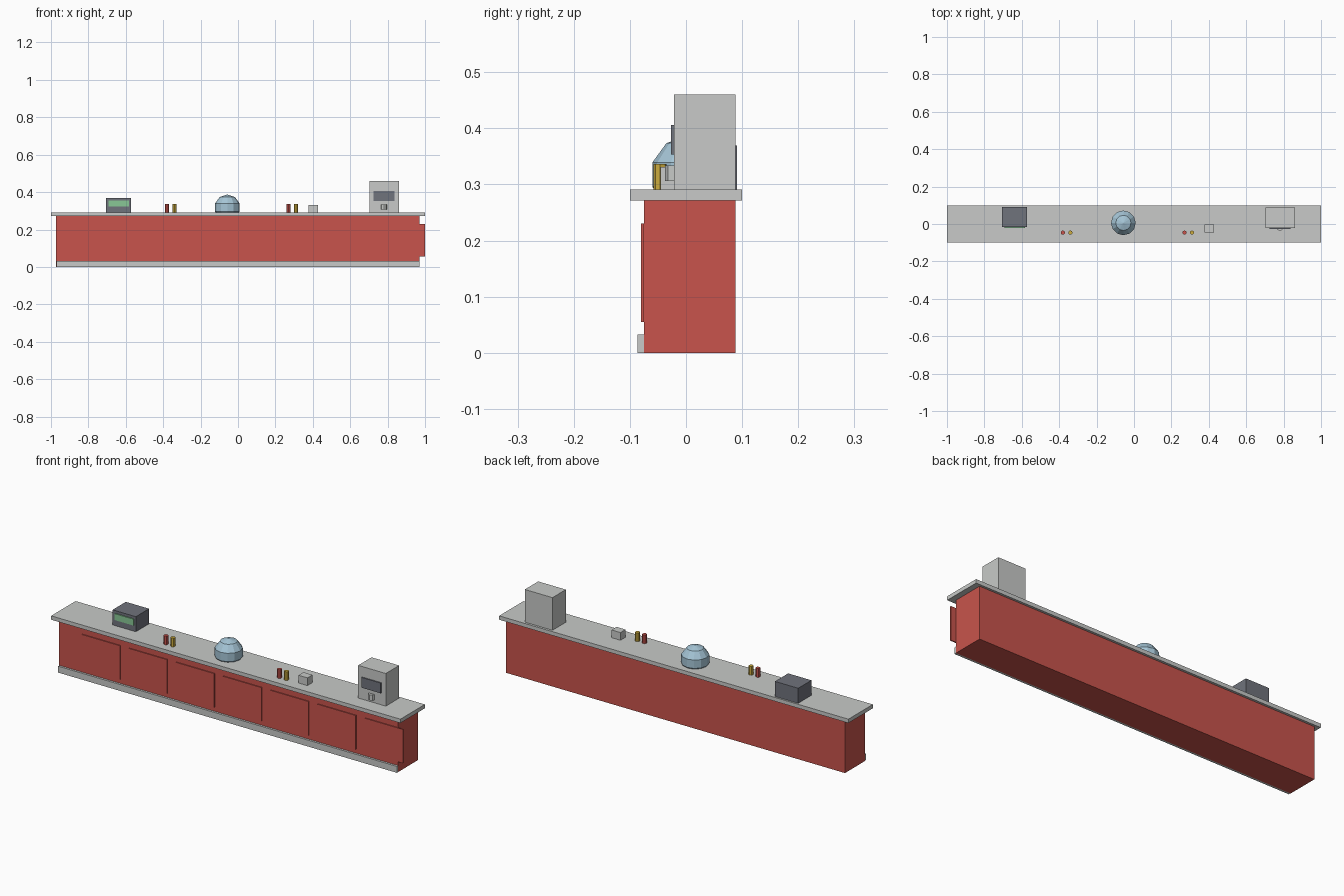
import bpy, math

if "Cube" in bpy.data.objects:
    bpy.data.objects.remove(bpy.data.objects["Cube"])


def material(name, r, g, b):
    lin = lambda c: ((c / 255 + 0.055) / 1.055) ** 2.4
    m = bpy.data.materials.new(name)
    m.diffuse_color = (lin(r), lin(g), lin(b), 1)
    m.use_nodes = True
    m.node_tree.nodes["Principled BSDF"].inputs["Base Color"].default_value = m.diffuse_color
    return m


RED = material("red", 200, 84, 76)
GREY = material("light_grey", 200, 202, 200)
DARK = material("dark_grey", 112, 115, 124)
GREEN = material("screen_green", 137, 200, 150)
GLASS = material("pale_blue", 165, 197, 214)
YELLOW = material("mustard_yellow", 204, 172, 62)


def finish(name, mat):
    ob = bpy.context.object
    ob.name = name
    ob.data.materials.append(mat)
    return ob


def box(name, mat, x, y, z):
    """Box from (min, max) ranges on each axis."""
    r = (x, y, z)
    bpy.ops.mesh.primitive_cube_add(size=1, location=[(a + b) / 2 for a, b in r])
    bpy.context.object.scale = [b - a for a, b in r]
    return finish(name, mat)


def cylinder(name, mat, x, y, z0, z1, radius, sides=8):
    bpy.ops.mesh.primitive_cylinder_add(vertices=sides, radius=radius, depth=z1 - z0,
                                        location=(x, y, (z0 + z1) / 2))
    return finish(name, mat)


TOP = 0.291

# Counter: body, kick board, worktop
box("counter_body", RED, (-0.972, 0.97), (-0.075, 0.088), (0, 0.271))
box("kick_board", GREY, (-0.97, 0.97), (-0.086, -0.075), (0, 0.033))
box("worktop", GREY, (-1, 1), (-0.1, 0.1), (0.271, TOP))

# Front panels
for i in range(7):
    x = -0.84 + 0.27 * i
    box(f"front_panel_{i + 1}", RED, (x, x + 0.22), (-0.08, -0.0745), (0.055, 0.23))

# Cash register with screen
box("register", DARK, (-0.706, -0.573), (-0.017, 0.091), (TOP, 0.369))
box("register_screen", GREEN, (-0.692, -0.584), (-0.022, -0.017), (0.322, 0.355))

# Drink dispenser with panel and nozzle
box("dispenser", GREY, (0.703, 0.861), (-0.021, 0.088), (TOP, 0.46))
box("dispenser_panel", DARK, (0.725, 0.836), (-0.027, -0.021), (0.353, 0.406))
cylinder("dispenser_nozzle", GREY, 0.78, -0.02, 0.306, 0.334, 0.017)

# Napkin holder
box("napkin_holder", GREY, (0.378, 0.429), (-0.045, -0.004), (TOP, 0.331))

# Sauce bottles in pairs
for side, x in (("left", -0.38), ("right", 0.27)):
    cylinder(f"red_bottle_{side}", RED, x, -0.046, TOP, 0.336, 0.0115)
    cylinder(f"yellow_bottle_{side}", YELLOW, x + 0.04, -0.046, TOP, 0.336, 0.0115)

# Glass food dome, sunk into the worktop
bpy.ops.mesh.primitive_uv_sphere_add(segments=12, ring_count=5, radius=0.0695,
                                     location=(-0.057, 0.006, 0.3175))
finish("food_dome", GLASS)
